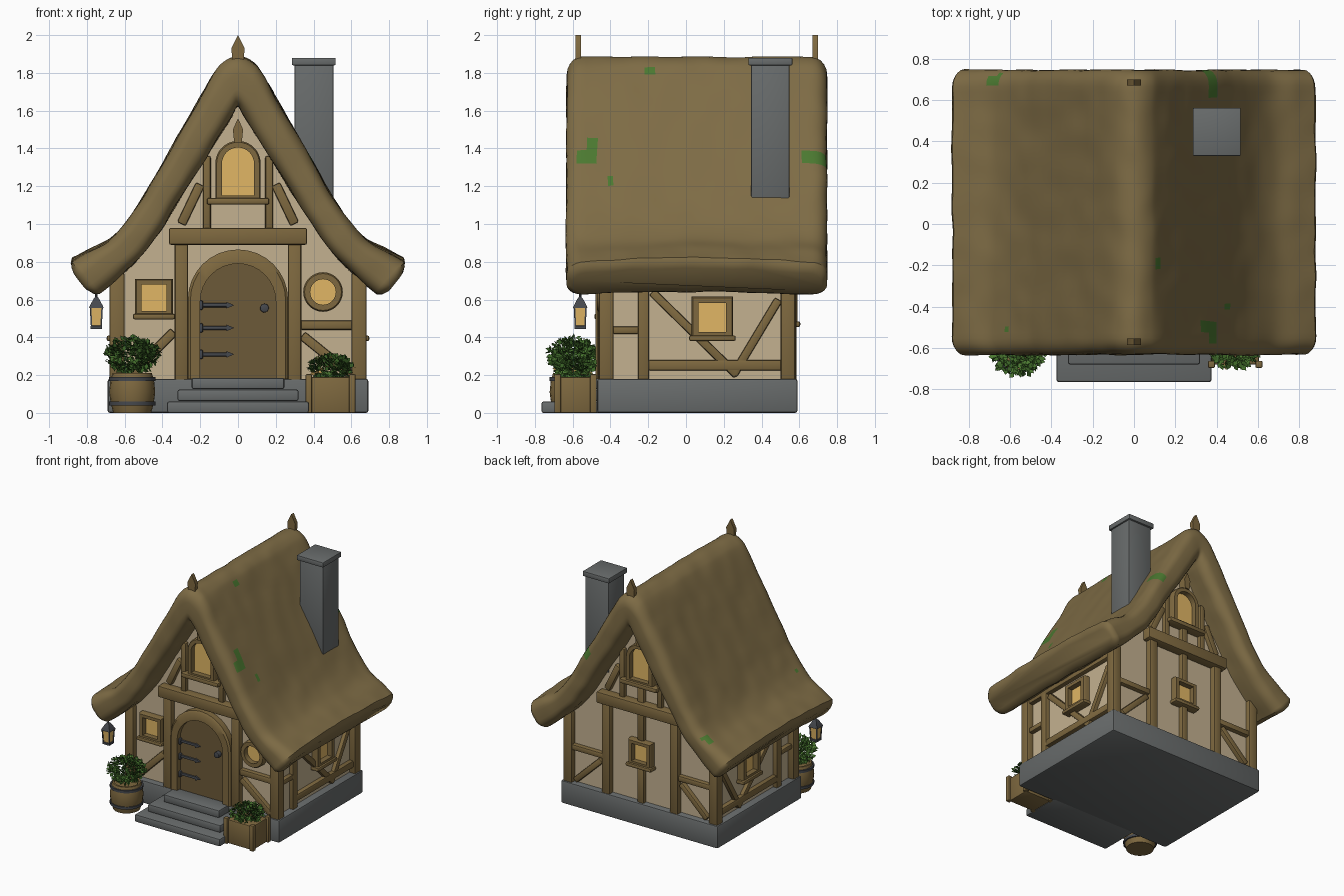
import bpy, bmesh, math, random
from mathutils import Vector, noise

random.seed(4)
if "Cube" in bpy.data.objects:
    bpy.data.objects.remove(bpy.data.objects["Cube"])


def material(name, r, g, b):
    m = bpy.data.materials.new(name)
    m.use_nodes = True
    m.diffuse_color = (r, g, b, 1)
    bsdf = next(n for n in m.node_tree.nodes if n.type == 'BSDF_PRINCIPLED')
    bsdf.inputs["Base Color"].default_value = (r, g, b, 1)
    return m


THATCH = material("thatch", .21, .15, .06)
WOOD = material("timber", .21, .14, .05)
DOOR = material("door wood", .15, .10, .04)
PLASTER = material("plaster", .55, .44, .28)
STONE = material("stone", .14, .15, .15)
IRON = material("iron", .06, .065, .075)
GLOW = material("warm glass", .75, .47, .13)
LEAF = material("leaf", .045, .13, .02)
MOSS = material("moss", .07, .19, .03)

made = []


def finish(bm, name, *mats):
    bmesh.ops.recalc_face_normals(bm, faces=bm.faces)
    mesh = bpy.data.meshes.new(name)
    bm.to_mesh(mesh)
    bm.free()
    ob = bpy.data.objects.new(name, mesh)
    for m in mats:
        mesh.materials.append(m)
    bpy.context.collection.objects.link(ob)
    made.append(ob)
    return ob


def loft(name, rings, *mats, cap=True, bevel=0):
    """Skin a row of equal point rings; capped, or joined end to start."""
    bm = bmesh.new()
    vs = [[bm.verts.new(p) for p in ring] for ring in rings]
    pairs = list(zip(vs, vs[1:])) + ([] if cap else [(vs[-1], vs[0])])
    n = len(vs[0])
    for a, b in pairs:
        for i in range(n):
            j = (i + 1) % n
            bm.faces.new((a[i], a[j], b[j], b[i]))
    if cap:
        bm.faces.new(vs[0])
        bm.faces.new(vs[-1])
    if bevel:
        bmesh.ops.recalc_face_normals(bm, faces=bm.faces)
        bmesh.ops.bevel(bm, geom=bm.edges[:], offset=bevel, segments=2,
                        profile=.5, affect='EDGES')
    return finish(bm, name, *mats)


# Planes to draw on: (across, up, outward) to world
def FRONT(u, z, o): return (u, -.42 - o, z)
def BACK(u, z, o): return (u, .54 + o, z)
def LEFT(u, z, o): return (.63 + o, u, z)
def RIGHT(u, z, o): return (-.63 - o, u, z)
def FLOOR(u, v, o): return (u, v, o)


def rect(u0, u1, v0, v1):
    return [(u0, v0), (u1, v0), (u1, v1), (u0, v1)]


def arch(w, z0, spring, n=16):
    arc = [(w * math.cos(math.pi * i / n), spring + w * math.sin(math.pi * i / n)) for i in range(n + 1)]
    return [(-w, z0), (w, z0)] + arc


def circle(u, v, r, n):
    return [(u + r * math.cos(math.tau * i / n), v + r * math.sin(math.tau * i / n)) for i in range(n)]


def prism(name, plane, pts, o0, o1, mat, bevel=0):
    return loft(name, [[plane(u, v, o) for u, v in pts] for o in (o0, o1)], mat, bevel=bevel)


def frame(name, plane, outer, inner, out, mat=WOOD):
    rings = [(outer, -.01), (outer, out - .012), ([(Vector(a) * .8 + Vector(b) * .2) for a, b in zip(outer, inner)], out),
             (inner, out), (inner, -.01)]
    return loft(name, [[plane(u, v, o) for u, v in pts] for pts, o in rings], mat, cap=False)


def beam(name, plane, a, b, w, out=.035, mat=WOOD):
    a, b = Vector(a), Vector(b)
    d = (b - a).normalized()
    n = Vector((-d.y, d.x)) * w / 2
    return prism(name, plane, [a + n, b + n, b - n, a - n], -.03, out, mat, .01)


def lathe(name, x, y, profile, mat, n=20, turn=0.0):
    return loft(name, [[(x + r * math.cos(turn + math.tau * i / n), y + r * math.sin(turn + math.tau * i / n), z)
                        for i in range(n)] for r, z in profile], mat)


def square_window(name, plane, u, z, w=.1):
    frame(name + "_frame", plane, rect(u - w, u + w, z - w, z + w),
          rect(u - w * .66, u + w * .66, z - w * .7, z + w * .7), .05)
    prism(name + "_glass", plane, rect(u - w * .7, u + w * .7, z - w * .75, z + w * .75), -.01, .008, GLOW)
    beam(name + "_sill", plane, (u - w * 1.12, z - w), (u + w * 1.12, z - w), .03, .065)


# Foundation, steps and walls
prism("foundation", FLOOR, rect(-.69, .69, -.47, .59), 0, .18, STONE, .012)
for i, (w, y) in enumerate(((.375, -.765), (.32, -.68), (.245, -.59))):
    prism("step", FLOOR, rect(-w, w, y, -.44), .063 * i, .063 * i + .06, STONE, .01)
half = [(.63, .15), (.63, .75), (.43, .98), (.31, 1.18)]
wall = half + [(0, 1.68)] + [(-x, z) for x, z in reversed(half)]
prism("walls", FRONT, wall, 0, -.96, PLASTER)

# Thatched roof: outer and inner outline pairs from ridge to eave
side = [(.07, 1.86, .03, 1.575), (.13, 1.79, .07, 1.51), (.254, 1.577, .15, 1.38),
        (.466, 1.206, .31, 1.127), (.57, 1.04, .42, .95), (.677, .915, .5, .845),
        (.79, .845, .63, .715), (.875, .79, .735, .625)]
full = [Vector((-a, b, -c, d)) for a, b, c, d in reversed(side)]
full += [Vector((0, 1.885, 0, 1.62))] + [Vector(p) for p in side]
STEP = 6
stations = []
for i in range(len(full) - 1):
    p1, p2 = full[i], full[i + 1]
    m1 = (p2 - full[max(i - 1, 0)]) / 2
    m2 = (full[min(i + 2, len(full) - 1)] - p1) / 2
    for k in range(STEP):
        t = k / STEP
        h = t * t * (3 - 2 * t)
        p = p1.lerp(p2, h) + m1 * (t * (1 - t) ** 2) - m2 * (t * t * (1 - t))
        stations.append((p, 1, 1))
stations.append((full[-1], 1, 1))
for s, row in ((-1, 0), (1, len(stations) + 1)):
    down = Vector((.8 * s, -.6, .8 * s, -.6))
    end = full[0] if s < 0 else full[-1]
    for d, n, y in ((.02, .85, .985), (.034, .55, .96)):
        stations.insert(0 if s < 0 else len(stations), (end + down * d, n, y))

L, R = .69, .08
flat = [(-1 + i / 22) * (L - R) for i in range(45)]
quarter = [math.radians(18 * i) for i in range(1, 5)]
section = [(y, 1) for y in flat]
section += [(L - R + R * math.sin(a), .3 + .7 * math.cos(a)) for a in quarter]
section += [(L, .3), (L, -.3)]
section += [(L - R + R * math.cos(a), -.3 - .7 * math.sin(a)) for a in quarter]
section += [(y, -1) for y in reversed(flat[::2])]
section += [(-L + R - R * math.sin(a), -.3 - .7 * math.cos(a)) for a in quarter]
section += [(-L, -.3), (-L, .3)]
section += [(-L + R - R * math.cos(a), .3 + .7 * math.sin(a)) for a in quarter]


def roof_point(st, y, n):
    v, ns, ys = st
    o, i = Vector((v[0], v[1])), Vector((v[2], v[3]))
    p = (o + i) / 2 + (o - i) / 2 * n * ns
    lift = .035 * max(0, (abs(p.x) - .6) / .3) * (1 - (y / L) ** 2)
    q = Vector((p.x, y * ys + .057, p.y + lift))
    return q + noise.noise_vector(q * 7) * .007


roof = loft("thatched_roof", [[roof_point(s, y, n) for y, n in section] for s in stations], THATCH, MOSS)
patches = [(1, -.51, 1.36, .07), (1, .69, 1.35, .055), (1, -.2, 1.81, .025), (1, -.4, 1.22, .02),
           (-1, .7, .92, .025), (-1, -.51, .98, .025)]
for f in roof.data.polygons:
    c = f.center
    for s, y, z, r in patches:
        near = math.hypot(c.y - y, c.z - z) + noise.noise(c * 22) * r * .7
        if c.x * s > 0 and f.normal.z > .1 and near < r:
            f.material_index = 1

# Ridge finials and chimney
spike = [(-.025, 1.8), (.025, 1.8), (.035, 1.93), (0, 2), (-.035, 1.93)]
for o in (.15, -1.105):
    prism("ridge_finial", FRONT, spike, o - .015, o + .015, WOOD)
prism("chimney", FLOOR, rect(.3, .505, .345, .548), 1.12, 1.85, STONE, .006)
prism("chimney_cap", FLOOR, rect(.285, .517, .33, .563), 1.84, 1.88, STONE, .006)

# Corner posts
for s in (-1, 1):
    for y in (-.422, .54):
        prism("corner_post", FLOOR, rect(.64 * s - .04, .64 * s + .04, y - .039, y + .039), .17, .74, WOOD, .012)

# Gable timbers shared by front and back
for plane in (FRONT, BACK):
    beam("cross_beam", plane, (-.365, .935), (.365, .935), .09, .07)
    frame("gable_window_frame", plane, arch(.12, 1.13, 1.32), arch(.085, 1.15, 1.32), .05)
    prism("gable_window_glass", plane, arch(.095, 1.14, 1.32), -.01, .008, GLOW)
    beam("gable_window_sill", plane, (-.165, 1.12), (.165, 1.12), .035, .07)
    prism("gable_peg", plane, [(-.02, 1.43), (.02, 1.43), (.027, 1.5), (0, 1.56), (-.027, 1.5)], -.01, .06, WOOD)
    for s in (-1, 1):
        beam("gable_post", plane, (.165 * s, .97), (.165 * s, 1.36), .042)
        beam("gable_brace", plane, (.3 * s, 1), (.2 * s, 1.21), .05)
        beam("wall_post", plane, (.3 * s, .17), (.3 * s, .91), .07, .045)

# Front door
frame("door_frame", FRONT, arch(.265, .18, .6), arch(.2, .18, .59), .06)
prism("door", FRONT, arch(.21, .18, .59), -.01, .02, DOOR)
for z in (.31, .45, .57):
    beam("hinge_strap", FRONT, (-.2, z), (-.05, z), .022, .032, IRON)
    prism("hinge_tip", FRONT, [(-.06, z - .017), (-.02, z), (-.06, z + .017)], .01, .032, IRON)
    beam("hinge_pin", FRONT, (-.195, z - .025), (-.195, z + .025), .022, .045, IRON)
prism("door_knob", FRONT, circle(.14, .555, .024, 12), .01, .055, IRON, .006)

# Front wall windows and braces
square_window("front_window", FRONT, -.445, .61)
frame("round_window_frame", FRONT, circle(.45, .64, .105, 24), circle(.45, .64, .068, 24), .05)
prism("round_window_glass", FRONT, circle(.45, .64, .075, 24), -.01, .008, GLOW)
beam("front_rail", FRONT, (.33, .465), (.61, .465), .05)
beam("front_brace", FRONT, (.34, .41), (.6, .2), .05)
beam("front_brace", FRONT, (-.34, .43), (-.57, .2), .05)

# Side walls
for plane in (LEFT, RIGHT):
    beam("side_post", plane, (-.225, .17), (-.225, .72), .06)
    beam("side_rail", plane, (-.39, .438), (-.25, .438), .04)
    beam("side_low_rail", plane, (-.2, .252), (.51, .252), .055)
    beam("side_top_plate", plane, (-.4, .69), (.51, .69), .06)
    beam("side_brace", plane, (-.18, .64), (.27, .2), .045, .03)
    beam("side_brace", plane, (.25, .2), (.49, .6), .045, .03)
    square_window("side_window", plane, .14, .505, .11)

# Back wall
square_window("back_window", BACK, 0, .57)
beam("back_post", BACK, (0, .17), (0, .46), .055)
beam("back_post", BACK, (0, .67), (0, 1.11), .055)
for s in (-1, 1):
    beam("back_rail", BACK, (.32 * s, .46), (.61 * s, .46), .045)
    beam("back_brace", BACK, (.35 * s, .42), (.58 * s, .2), .045)

# Barrel and planter
lathe("barrel", -.56, -.6, [(.1, 0), (.114, .05), (.122, .11), (.116, .17), (.104, .21), (.09, .21), (.09, .195)], WOOD)
for z in (.05, .18):
    lathe("barrel_hoop", -.56, -.6, [(.1, z - .01), (.122, z - .01), (.122, z + .01), (.1, z + .01)], IRON)
prism("planter", FLOOR, rect(.375, .605, -.68, -.49), 0, .19, WOOD, .008)
for x in (.375, .605):
    for y in (-.68, -.49):
        prism("planter_post", FLOOR, rect(x - .017, x + .017, y - .017, y + .017), 0, .205, WOOD, .006)


def foliage(name, centre, size, count, blooms):
    """Diamond leaves scattered through an ellipsoid, folded along the middle."""
    bm = bmesh.new()
    for k in range(count):
        d = Vector([random.gauss(0, 1) for _ in "xyz"]).normalized()
        p = Vector(centre) + Vector([a * b for a, b in zip(d, size)]) * random.uniform(.55, .95)
        tip = (d + Vector([random.uniform(-.8, .8) for _ in "xyz"])).normalized() * .036
        across = tip.cross(Vector((random.random(), random.random(), 1))).normalized() * .014
        a, b, c, e = [bm.verts.new(q) for q in (p - tip * .5, p + across, p + tip * .5, p - across)]
        for f in (bm.faces.new((a, b, c)), bm.faces.new((a, c, e))):
            f.material_index = 2 if k < blooms else k % 3 // 2
    finish(bm, name, LEAF, MOSS, GLOW)


foliage("barrel_bush", (-.56, -.6, .305), (.155, .145, .105), 620, 0)
foliage("planter_flowers", (.49, -.59, .24), (.135, .125, .075), 420, 14)

# Hanging lantern
lx, ly, turn = -.75, -.56, math.pi / 4
lathe("lantern_glass", lx, ly, [(.034, .46), (.043, .56)], GLOW, 4, turn)
lathe("lantern_base", lx, ly, [(.042, .445), (.042, .46), (.03, .465)], IRON, 4, turn)
lathe("lantern_top", lx, ly, [(.054, .555), (.05, .565), (.02, .605), (.008, .615)], IRON, 4, turn)
lathe("lantern_hook", lx, ly, [(.007, .6), (.007, .68)], IRON, 8)
for sx in (-1, 1):
    for sy in (-1, 1):
        loft("lantern_bar", [[(lx + sx * w + a, ly + sy * w + b, z) for a, b in rect(-.004, .004, -.004, .004)]
                             for w, z in ((.025, .455), (.031, .565))], IRON)

# Smooth shading with sharp edges kept
bpy.ops.object.select_all(action='DESELECT')
for ob in made:
    ob.select_set(True)
bpy.context.view_layer.objects.active = roof
bpy.ops.object.shade_smooth_by_angle(angle=math.radians(40))
